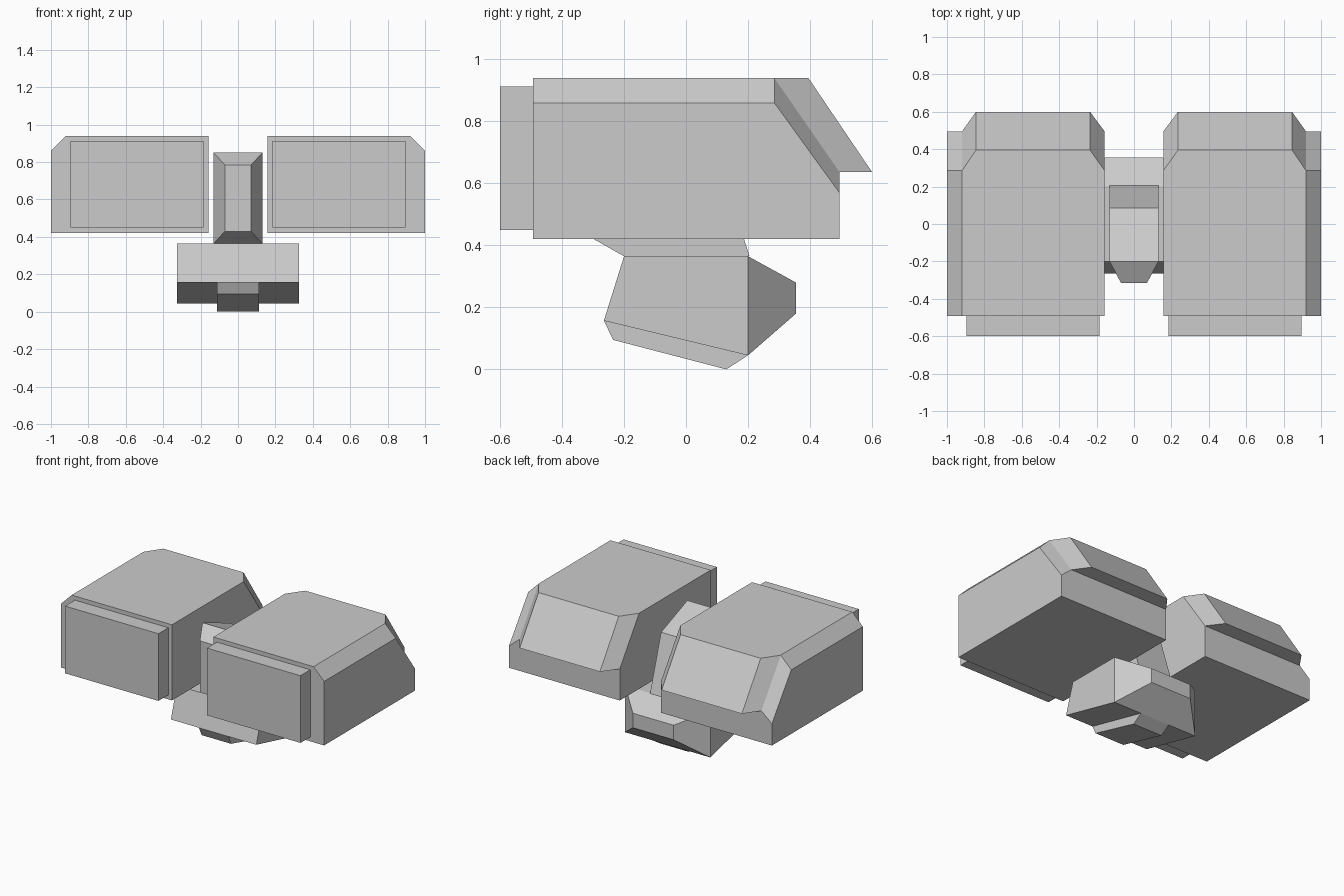
import bpy
import bmesh

default_cube = bpy.data.objects.get("Cube")
if default_cube:
    bpy.data.objects.remove(default_cube, do_unlink=True)

GREY = (0.6, 0.6, 0.6, 1.0)
grey = bpy.data.materials.new("plain grey")
grey.use_nodes = True
grey.diffuse_color = GREY
grey.node_tree.nodes["Principled BSDF"].inputs["Base Color"].default_value = GREY


def loft(name, rings, mirrored=False):
    """Join matching rings of points into a closed solid."""
    bm = bmesh.new()
    loops = [[bm.verts.new(p) for p in ring] for ring in rings]
    bm.faces.new(loops[0])
    bm.faces.new(loops[-1])
    for a, b in zip(loops, loops[1:]):
        for i in range(len(a)):
            j = (i + 1) % len(a)
            bm.faces.new((a[i], a[j], b[j], b[i]))
    bmesh.ops.recalc_face_normals(bm, faces=bm.faces)
    mesh = bpy.data.meshes.new(name)
    bm.to_mesh(mesh)
    bm.free()
    mesh.materials.append(grey)
    obj = bpy.data.objects.new(name, mesh)
    bpy.context.collection.objects.link(obj)
    if mirrored:
        obj.modifiers.new("Mirror", 'MIRROR')
    return obj


def rect(half_width, y, low, high):
    """Upright rectangle centred on x = 0."""
    return [(-half_width, y, low), (half_width, y, low),
            (half_width, y, high), (-half_width, y, high)]


def prism(name, half_width, profile):
    """Side profile of (y, z) points extruded across x."""
    return loft(name, [[(x, y, z) for y, z in profile]
                       for x in (-half_width, half_width)])


# Side pods: chamfered on the outer top edge, sloping down at the back
INNER, CHAMFER, OUTER = 0.157, 0.92, 1.0
BOTTOM, TOP, SHELF = 0.42, 0.94, 0.637
SLOPE, BACK = 0.285, 0.495


def pod_section(y, shoulder, top):
    return [(INNER, y, BOTTOM), (OUTER, y, BOTTOM), (OUTER, y, shoulder),
            (CHAMFER, y, top), (INNER, y, top)]


loft("side_pods", [pod_section(-0.493, 0.86, TOP),
                   pod_section(SLOPE, 0.86, TOP),
                   pod_section(BACK, 0.57, SLOPE + 0.352)], mirrored=True)

# Raised sloping hoods on the backs of the pods
loft("pod_back_hoods", [
    [(INNER, y, z), (CHAMFER, y, z), (0.845, y + depth, z), (0.235, y + depth, z)]
    for y, z, depth in ((SLOPE, TOP, 0.11), (BACK, SHELF, 0.105))], mirrored=True)

# Front plates of the pods
loft("pod_front_plates", [
    [(0.185, y, 0.45), (0.895, y, 0.45), (0.895, y, 0.912), (0.185, y, 0.912)]
    for y in (-0.6, -0.49)], mirrored=True)

# Neck: bevelled front, falling top and leaning back
loft("neck", [rect(0.07, -0.315, 0.43, 0.785),
              rect(0.13, -0.2, 0.365, 0.85),
              [(-0.13, 0.205, 0.365), (0.13, 0.205, 0.365),
               (0.13, 0.085, 0.74), (-0.13, 0.085, 0.74)]])

# Base block with its tapered back and lower keel
prism("base_block", 0.325, [(-0.265, 0.157), (-0.2, 0.365),
                            (0.2, 0.365), (0.2, 0.045)])
loft("base_back", [rect(0.325, 0.2, 0.045, 0.365),
                   rect(0.155, 0.355, 0.18, 0.28)])
prism("base_keel", 0.112, [(-0.265, 0.157), (-0.235, 0.095),
                           (0.13, 0.0), (0.2, 0.045)])
